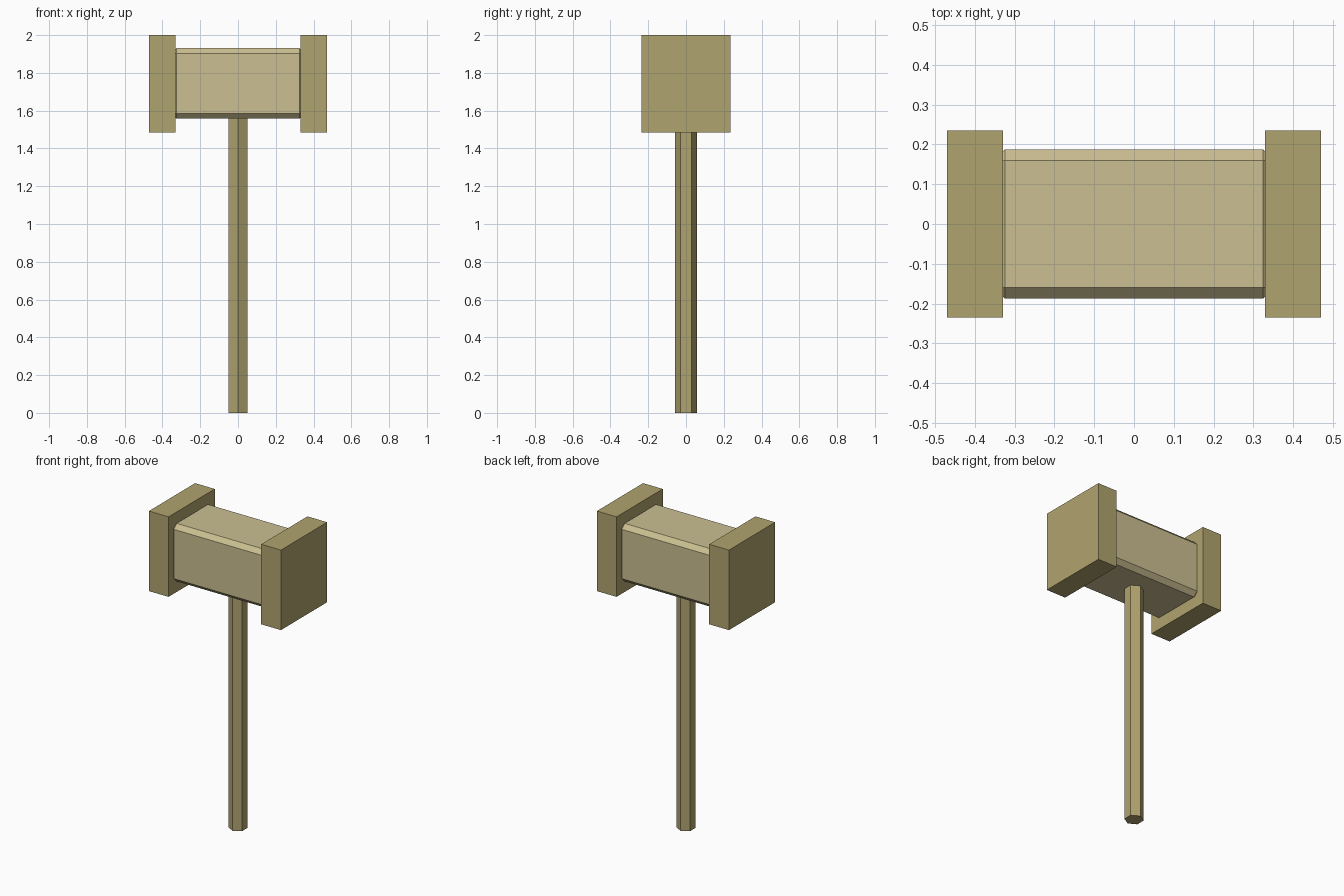
import bpy, bmesh, math
from mathutils import Matrix

if "Cube" in bpy.data.objects:
    bpy.data.objects.remove(bpy.data.objects["Cube"])


def make_material(name, color):
    mat = bpy.data.materials.new(name)
    mat.diffuse_color = (*color, 1.0)
    mat.use_nodes = True
    mat.node_tree.nodes["Principled BSDF"].inputs["Base Color"].default_value = mat.diffuse_color
    return mat


def add_object(name, bm, mat):
    bmesh.ops.recalc_face_normals(bm, faces=bm.faces)
    mesh = bpy.data.meshes.new(name)
    bm.to_mesh(mesh)
    bm.free()
    mesh.materials.append(mat)
    obj = bpy.data.objects.new(name, mesh)
    bpy.context.collection.objects.link(obj)
    return obj


def add_box(name, size, center, mat, bevel=0.0):
    bm = bmesh.new()
    bmesh.ops.create_cube(bm, size=1.0)
    bmesh.ops.scale(bm, vec=size, verts=bm.verts)
    if bevel:
        bmesh.ops.bevel(bm, geom=bm.edges[:], offset=bevel, segments=1,
                        affect='EDGES', profile=0.5)
    bmesh.ops.translate(bm, vec=center, verts=bm.verts)
    return add_object(name, bm, mat)


def add_prism(name, sides, radius, z0, z1, mat):
    # First corner points along -y
    bm = bmesh.new()
    angles = [-math.pi / 2 + i * math.tau / sides for i in range(sides)]
    base = bm.faces.new([bm.verts.new((radius * math.cos(a), radius * math.sin(a), z0))
                         for a in angles])
    ext = bmesh.ops.extrude_face_region(bm, geom=[base], use_keep_orig=True)
    top = [v for v in ext["geom"] if isinstance(v, bmesh.types.BMVert)]
    bmesh.ops.translate(bm, vec=(0, 0, z1 - z0), verts=top)
    return add_object(name, bm, mat)


dark_wood = make_material("dark_wood", (0.434, 0.367, 0.156))
light_wood = make_material("light_wood", (0.597, 0.521, 0.284))

# Hexagonal handle
add_prism("handle", 6, 0.057, 0.0, 1.58, dark_wood)

# Chamfered head block, its ends sunk into the striking blocks
add_box("head_core", (0.706, 0.375, 0.373), (0, 0, 1.744), light_wood, bevel=0.028)

# Striking blocks on both sides
for side, label in ((-1, "left"), (1, "right")):
    add_box(f"{label}_striking_block", (0.14, 0.47, 0.515),
            (side * 0.40, 0, 1.7425), dark_wood)
